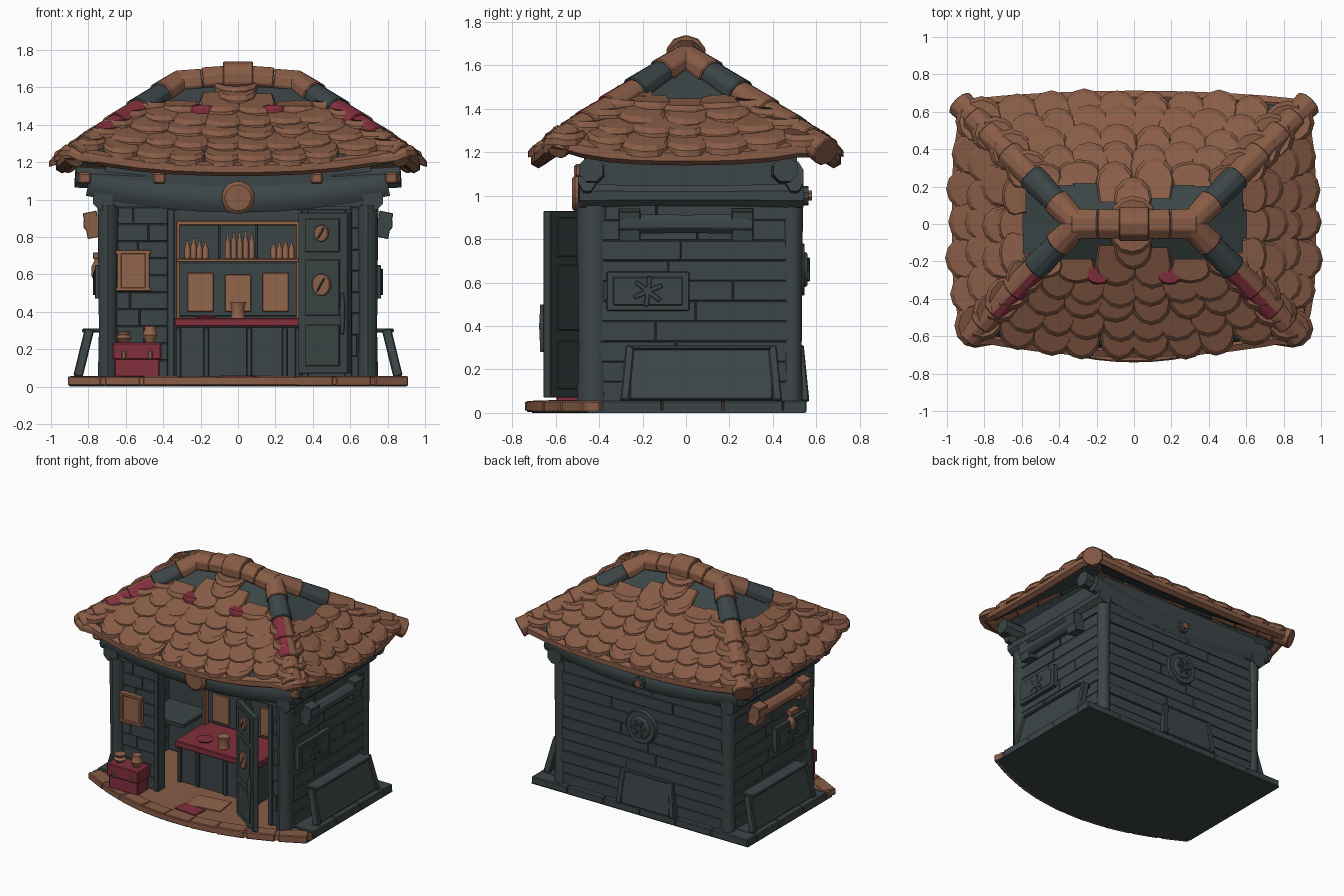
import bpy, bmesh, math, random
from mathutils import Vector, Matrix, Euler

random.seed(4)
if "Cube" in bpy.data.objects:
    bpy.data.objects.remove(bpy.data.objects["Cube"])

SLATE, CLAY, WOOD, CRIMSON = range(4)
MATS = []
for label, rgb in (("slate_timber", (0.045, 0.06, 0.062)), ("clay_brown", (0.25, 0.108, 0.062)),
                   ("warm_wood", (0.29, 0.13, 0.071)), ("crimson_paint", (0.225, 0.028, 0.046))):
    m = bpy.data.materials.new(label)
    m.use_nodes = True
    m.diffuse_color = (*rgb, 1)
    m.node_tree.nodes["Principled BSDF"].inputs["Base Color"].default_value = (*rgb, 1)
    MATS.append(m)


def finish(bm, name, bevel=0.0, smooth=False):
    bmesh.ops.recalc_face_normals(bm, faces=bm.faces)
    me = bpy.data.meshes.new(name)
    bm.to_mesh(me)
    bm.free()
    for m in MATS:
        me.materials.append(m)
    ob = bpy.data.objects.new(name, me)
    bpy.context.collection.objects.link(ob)
    if bevel:
        mod = ob.modifiers.new("soft_edges", "BEVEL")
        mod.width, mod.segments = bevel, 1
    if smooth:
        bpy.ops.object.select_all(action="DESELECT")
        ob.select_set(True)
        bpy.context.view_layer.objects.active = ob
        bpy.ops.object.shade_smooth_by_angle(angle=math.radians(40))
    return ob


def box(bm, c, s, mat=SLATE, rot=(0, 0, 0)):
    mx = Matrix.LocRotScale(Vector(c), Euler(rot), Vector(s))
    for v in bmesh.ops.create_cube(bm, size=1, matrix=mx)["verts"]:
        for f in v.link_faces:
            f.material_index = mat


def skin(bm, rings, mat):
    # Joins rings of vertices and caps both ends
    n = len(rings[0])
    faces = [bm.faces.new((a[i], a[(i + 1) % n], b[(i + 1) % n], b[i]))
             for a, b in zip(rings, rings[1:]) for i in range(n)]
    faces += [bm.faces.new(rings[0]), bm.faces.new(rings[-1])]
    for f in faces:
        f.material_index = mat
    return faces


def tube(bm, pts, radii, mat=SLATE, n=10, flat=1.0):
    pts = [Vector(p) for p in pts]
    rings = []
    for i, p in enumerate(pts):
        t = (pts[min(i + 1, len(pts) - 1)] - pts[max(i - 1, 0)]).normalized()
        side = t.cross((0, 1, 0) if abs(t.z) > 0.9 else (0, 0, 1)).normalized()
        up = side.cross(t)
        r = radii[i] if isinstance(radii, (list, tuple)) else radii
        ang = [2 * math.pi * (k + 0.5) / n for k in range(n)]
        rings.append([bm.verts.new(p + side * math.cos(a) * r * flat + up * math.sin(a) * r) for a in ang])
    return skin(bm, rings, mat)


def lathe(bm, c, profile, mat):
    tube(bm, [(c[0], c[1], c[2] + z) for r, z in profile], [r for r, z in profile], mat, 12)


def planks(bm, a, b, z0, z1, rows):
    # Horizontal boards between plan points a and b, broken at random joints, on a backing panel
    a, b = Vector(a), Vector(b)
    d, h = b - a, (z1 - z0) / rows
    mid, turn = (a + b) / 2, math.atan2(d.y, d.x)
    box(bm, (mid.x, mid.y, (z0 + z1) / 2), (d.length, 0.042, z1 - z0), SLATE, (0, 0, turn))
    for r in range(rows):
        j = random.uniform(0.3, 0.7)
        for s, e in ((0, j), (j, 1)):
            mid = a + d * (s + e) / 2
            box(bm, (mid.x, mid.y, z0 + h * (r + 0.5)),
                (d.length * (e - s) - 0.003, 0.05 + random.uniform(0, 0.02), h - 0.002), SLATE, (0, 0, turn))


# Floor with a bowed front, and edging stones
arc = [(x / 10, -0.74 + 0.26 * (x / 9) ** 2) for x in range(-9, 10)]
for name, z0, z1, mat, inset, tail in (
        ("ground_plate", 0, 0.012, SLATE, 0.03, [(0.9, 0.55), (-0.9, 0.55)]),
        ("floor", 0.012, 0.05, CLAY, 0, [(0.9, -0.4), (0.72, -0.4), (0.72, 0.46), (-0.72, 0.46), (-0.72, -0.4), (-0.9, -0.4)])):
    bm = bmesh.new()
    skin(bm, [[bm.verts.new((x, y, z)) for x, y in [(x, y + inset) for x, y in arc] + tail] for z in (z0, z1)], mat)
    finish(bm, name)
bm = bmesh.new()
for p, q in zip(arc[::2], arc[2::2]):
    ang = math.atan2(q[1] - p[1], q[0] - p[0])
    box(bm, ((p[0] + q[0]) / 2, (p[1] + q[1]) / 2 + 0.05, 0.03), (0.2, 0.1, 0.052 + random.uniform(-0.004, 0.004)), CLAY, (0, 0, ang))
for sx in (-1, 1):
    for y in (-0.25, 0.03, 0.31):
        box(bm, (sx * 0.81, y, 0.029), (0.18, 0.277, 0.054))
for i in range(6):
    box(bm, (-0.75 + i * 0.3, 0.5, 0.029), (0.298, 0.11, 0.054))
finish(bm, "edging_stones", 0.006)

# Plank walls and corner posts
bm = bmesh.new()
for sx in (-1, 1):
    planks(bm, (sx * 0.705, -0.44), (sx * 0.705, 0.5), 0.05, 0.98, 10)
planks(bm, (-0.7, 0.49), (0.7, 0.49), 0.05, 0.98, 11)
planks(bm, (-0.7, -0.42), (-0.35, -0.42), 0.05, 0.96, 10)
planks(bm, (0.6, -0.42), (0.72, -0.42), 0.05, 0.96, 8)
finish(bm, "plank_walls", 0.003)
bm = bmesh.new()
for sx in (-1, 1):
    for y, r in ((-0.425, 0.072), (0.487, 0.048)):
        tube(bm, [(sx * 0.695, y, z) for z in (0.05, 0.3, 0.6, 0.97)], [r * 1.05, r * 0.95, r, r * 1.08], SLATE, 10, 0.75 if y < 0 else 1)
finish(bm, "corner_posts", smooth=True)
bm = bmesh.new()
for x in (-0.36, 0.36, 0.59):
    box(bm, (x, -0.42, 0.5), (0.04, 0.09, 0.9))
finish(bm, "door_frame", 0.006)

# Frieze, sagging beams and eave logs
bm = bmesh.new()
box(bm, (0, 0.02, 1.07), (1.42, 0.98, 0.22))
finish(bm, "frieze")
bm = bmesh.new()
for y in (-0.455, 0.5):
    tube(bm, [(x / 10, y, 1.0 + 0.1 * (x / 8.5) ** 2) for x in range(-8, 9, 2)], 0.075, SLATE, 8, 0.6)
for sx in (-1, 1):
    tube(bm, [(sx * 0.72, y, 1.0) for y in (-0.49, -0.2, 0.2, 0.54)], [0.06, 0.05, 0.052, 0.06], SLATE, 8)
    for y in (-0.42, 0.44):
        tube(bm, [(sx * 0.5, y, 1.1), (sx * 0.87, y * 1.04, 1.12)], 0.06, SLATE, 8)
finish(bm, "eave_beams", smooth=True)
bm = bmesh.new()
for x in (-0.82, -0.42, 0.42, 0.82):
    box(bm, (x, -0.48, 1.115), (0.07, 0.07, 0.06), CLAY)
finish(bm, "rafter_ends", 0.01)
bm = bmesh.new()
tube(bm, [(0, -0.525, 1.01), (0, -0.51, 1.01), (0, -0.44, 1.01)], [0.07, 0.088, 0.088], CLAY, 16)
tube(bm, [(0, 0.5, 1.0), (0, 0.565, 1.0)], 0.045, SLATE, 10)
tube(bm, [(0, 0.56, 1.0), (0, 0.58, 1.0)], 0.025, CLAY, 8)
finish(bm, "round_beam_ends")


# Roof surface: hipped, with lifted corners and a bowed front eave
def roof_z(x, y):
    a, b = abs(y) / 0.7, (abs(x) - 0.3) / 0.68
    t = max(a, b, 0.001)
    return 1.64 - 0.47 * t + 0.03 * t * (max(0, min(a, b)) / t) ** 2


def rounded(u, v):
    return 0.94 * u * (1 - 0.07 * v ** 4), 0.68 * v * (1 - (0.13 if v < 0 else 0.06) * u * u)


bm = bmesh.new()
bmesh.ops.create_grid(bm, x_segments=40, y_segments=30, size=1)
for v in bm.verts:
    v.co.x, v.co.y = rounded(v.co.x, v.co.y)
    v.co.z = roof_z(v.co.x, v.co.y)
mod = finish(bm, "roof_boards", smooth=True).modifiers.new("thickness", "SOLIDIFY")
mod.thickness, mod.offset = 0.05, -1


def shingle(bm, place, u0, d0, w, length, mat, lift=0.01):
    half = [(0.42, 0), (0.5, 0.5), (0.44, 0.74), (0.25, 0.93), (0, 1)]
    shape = half + [(-u, v) for u, v in half[-2::-1]]
    rings = []
    for drop in (0.04, 0.012, 0):
        k = 0.9 if drop == 0 else 1
        ring = []
        for u, v in shape:
            x, y = place(u0 + u * w * k, d0 - length * (1 - v * k))
            ring.append(bm.verts.new((x, y, roof_z(x, y) + lift + 0.042 * v + 0.012 * (1 - 4 * u * u) - drop)))
        rings.append(ring)
    skin(bm, rings, mat)


bm = bmesh.new()
for s in (-1, 1):
    faces = ((lambda u, d: (u, s * d), 0.7, lambda t: 0.21 + 0.58 * t, 0.1 if s < 0 else 0.05),
             (lambda u, d: (s * (0.3 + d), u), 0.68, lambda t: 0.58 * t - 0.05, 0.05))
    for front, (place, run, reach, bow) in enumerate(faces):
        for row in range(7):
            t = 1.035 - 0.135 * row
            n = max(1, round(2 * reach(t) / 0.185)) + row % 2
            for i in range(n + 1):
                u = reach(t) * (2 * i / n - 1)
                centre = not front and abs(u) < 0.13
                if row > 4 - front and not centre:
                    continue
                d = t * run - bow * t * (u / reach(t)) ** 2
                length = 0.13 if row == 4 - front and not centre else 0.22
                shingle(bm, place, u + random.uniform(-0.012, 0.012), d + random.uniform(-0.014, 0.014),
                        random.uniform(0.2, 0.24), length, CLAY)
for sx in (-1, 1):
    shingle(bm, lambda u, d: (u, -d), sx * 0.19, 0.325, 0.13, 0.09, CRIMSON, 0.024)
finish(bm, "roof_shingles")

# Eave roll, ridge caps and hip caps; the front side of some hip caps is painted
bm = bmesh.new()
rim = [(u / 10, -1) for u in range(-10, 10, 2)] + [(1, v / 10) for v in range(-10, 10, 2)]
rim = [rounded(u, v) for u, v in rim + [(-u, -v) for u, v in rim] + rim[:1]]
tube(bm, [(x, y, roof_z(x, y) - 0.02) for x, y in rim], 0.038, CLAY, 6)
finish(bm, "eave_roll", smooth=True)
bm = bmesh.new()
tube(bm, [(-0.08, 0, 1.65), (0.08, 0, 1.65)], 0.09, CLAY, 10, 1.05)
for sx in (-1, 1):
    tube(bm, [(sx * 0.07, 0, 1.65), (sx * 0.19, 0, 1.64)], [0.07, 0.072], CLAY, 8, 1.2)
    tube(bm, [(sx * 0.19, 0, 1.635), (sx * 0.33, 0, 1.62)], [0.07, 0.075], CLAY, 8, 1.2)
    for sy, dx, dy, dz in ((-1, 0.57, 0.59, 0.4), (1, 0.62, 0.635, 0.43)):
        cuts = (0, 0.17, 0.38, 0.58, 0.76, 0.88, 1)
        for k, (a, b) in enumerate(zip(cuts, cuts[1:])):
            pts = [(sx * (0.3 + dx * t), sy * dy * t, 1.64 - dz * t) for t in (a, b + 0.02)]
            cap = tube(bm, pts, [0.06, 0.071], SLATE if k == 1 else CLAY, 10, 1.1)
            if sy < 0 and k in (2, 3):
                bmesh.ops.recalc_face_normals(bm, faces=cap)
                for f in cap:
                    f.normal_update()
                    if f.normal.y < -0.3:
                        f.material_index = CRIMSON
finish(bm, "ridge_and_hip_caps", 0.006)

# Leaning hatches on the sides and back
bm = bmesh.new()
for ang, dist, w, lean, x0, y0 in ((math.pi / 2, 0.825, 0.72, 0.24, 0, 0.07), (-math.pi / 2, 0.825, 0.72, 0.24, 0, 0.07),
                                   (math.pi, 0.53, 0.46, 0.1, -0.05, 0)):
    hatch = bmesh.new()
    box(hatch, (0, -dist, 0.18), (w - 0.06, 0.035, 0.25), SLATE, (-lean, 0, 0))
    box(hatch, (0, 0.04 - dist, 0.3), (w - 0.08, 0.1, 0.02))
    for s in (-1, 1):
        box(hatch, (s * (w / 2 - 0.02), -dist, 0.18), (0.04, 0.05, 0.26), SLATE, (-lean, -s * 0.1, 0))
    hatch.transform(Matrix.Translation((x0, y0, 0)) @ Matrix.Rotation(ang, 4, "Z"))
    tmp = bpy.data.meshes.new("hatch")
    hatch.to_mesh(tmp)
    hatch.free()
    bm.from_mesh(tmp)
    bpy.data.meshes.remove(tmp)
finish(bm, "leaning_hatches", 0.006)

# Side logs, plaques, small lantern and rear medallion
bm = bmesh.new()
for sx in (-1, 1):
    mat = SLATE if sx > 0 else CLAY
    tube(bm, [(sx * 0.78, y, 0.87) for y in (-0.31, 0, 0.31)], [0.05, 0.045, 0.05], mat, 8)
    for y in (-0.26, 0.26):
        box(bm, (sx * 0.78, y, 0.865), (0.075, 0.1, 0.14), mat, (0, sx * 0.2, 0))
    box(bm, (sx * 0.74, -0.175, 0.56), (0.05, 0.38, 0.18))
    box(bm, (sx * 0.768, -0.175, 0.56), (0.006, 0.32, 0.13))
    for k in range(3):
        box(bm, (sx * 0.77, -0.175, 0.56), (0.012, 0.14, 0.022), SLATE, (k * 1.05 + 0.4, 0, 0))
box(bm, (-0.75, -0.2, 0.7), (0.05, 0.1, 0.035), CLAY)
lathe(bm, (-0.755, -0.17, 0.57), ((0.012, 0), (0.03, 0.02), (0.03, 0.07), (0.015, 0.1), (0.008, 0.14)), CLAY)
tube(bm, [(0, 0.5, 0.66), (0, 0.545, 0.66)], [0.13, 0.12], SLATE, 20)
tube(bm, [(0, 0.54, 0.66), (0, 0.56, 0.66)], [0.085, 0.075], SLATE, 20)
for k in range(3):
    box(bm, (0, 0.56, 0.66), (0.12, 0.02, 0.018), SLATE, (0, k * 1.05, 0))
finish(bm, "wall_fittings", 0.006)

# Counter with crimson top, and the cabinet and side shelf behind it
bm = bmesh.new()
box(bm, (0, -0.07, 0.345), (0.68, 0.4, 0.045), CRIMSON)
box(bm, (0, -0.06, 0.18), (0.66, 0.34, 0.28))
for x in (-0.32, -0.17, 0.06, 0.25, 0.32):
    box(bm, (x, -0.235, 0.18), (0.03, 0.02, 0.27))
box(bm, (0, 0.17, 0.5), (1.36, 0.05, 0.9))
box(bm, (0, 0.12, 0.52), (0.66, 0.06, 0.29))
box(bm, (-0.52, 0, 0.42), (0.34, 0.3, 0.03))
finish(bm, "counter", 0.005)
bm = bmesh.new()
box(bm, (0, 0.1, 0.675), (0.66, 0.12, 0.02), WOOD)
box(bm, (0, 0.07, 0.875), (0.66, 0.05, 0.025), WOOD)
for sx in (-1, 1):
    box(bm, (sx * 0.32, 0.07, 0.62), (0.022, 0.05, 0.52), WOOD)
    box(bm, (sx * 0.2, 0.085, 0.505), (0.14, 0.016, 0.21), WOOD)
    box(bm, (sx * 0.1, 0.1, 0.78), (0.015, 0.06, 0.19))
box(bm, (0, 0.08, 0.5), (0.14, 0.02, 0.2), WOOD)
finish(bm, "shelf_and_notices", 0.004)
bm = bmesh.new()
for start, count, tall in ((-0.27, 4, 0.1), (-0.055, 5, 0.135), (0.19, 4, 0.09)):
    for i in range(count):
        h = tall + random.uniform(-0.012, 0.01)
        lathe(bm, (start + i * 0.032, 0.08, 0.685), ((0.016, 0), (0.016, h * 0.6), (0.008, h * 0.8), (0.008, h)), WOOD)
lathe(bm, (0, -0.17, 0.368), ((0.04, 0), (0.034, 0.04), (0.044, 0.085)), WOOD)
lathe(bm, (-0.17, -0.15, 0.368), ((0.05, 0), (0.06, 0.012)), CRIMSON)
finish(bm, "bottles_and_dishes", smooth=True)

# Open door leaf with panels, discs and handle
bm = bmesh.new()
box(bm, (0, 0, 0.5), (0.32, 0.04, 0.86))
for z, h in ((0.81, 0.18), (0.53, 0.3), (0.22, 0.22)):
    for y in (-0.022, 0.022):
        box(bm, (0, y, z), (0.22, 0.012, h))
for z, r in ((0.82, 0.045), (0.545, 0.06)):
    tube(bm, [(0, -0.02, z), (0, -0.04, z)], r, WOOD, 12)
    box(bm, (0, -0.04, z), (0.012, 0.006, r * 1.5), SLATE, (0, 0.6, 0))
tube(bm, [(0.14, -0.04, z) for z in (0.28, 0.4, 0.5)], [0.01, 0.016, 0.01], SLATE, 6)
bm.transform(Matrix.Translation((0.465, -0.55, 0)) @ Matrix.Rotation(-0.6, 4, "Z"))
finish(bm, "door_leaf", 0.004)

# Small shutter window
bm = bmesh.new()
box(bm, (-0.56, -0.46, 0.62), (0.15, 0.03, 0.19), WOOD)
for sx in (-1, 1):
    box(bm, (-0.56 + sx * 0.075, -0.465, 0.62), (0.025, 0.04, 0.22), WOOD)
    box(bm, (-0.56, -0.465, 0.62 + sx * 0.1), (0.19, 0.04, 0.022), WOOD)
finish(bm, "shutter_window", 0.004)

# Crimson chest, jars and floor mats
bm = bmesh.new()
box(bm, (-0.54, -0.53, 0.1), (0.24, 0.13, 0.1), CRIMSON)
box(bm, (-0.54, -0.53, 0.19), (0.26, 0.15, 0.09), CRIMSON)
for x in (-0.61, -0.47):
    box(bm, (x, -0.608, 0.17), (0.025, 0.012, 0.05), WOOD)
finish(bm, "chest", 0.008)
bm = bmesh.new()
lathe(bm, (-0.61, -0.53, 0.235), ((0.025, 0), (0.045, 0.025), (0.03, 0.04), (0.04, 0.06)), WOOD)
lathe(bm, (-0.47, -0.53, 0.235), ((0.025, 0), (0.042, 0.04), (0.03, 0.075), (0.032, 0.09)), WOOD)
finish(bm, "jars", smooth=True)
bm = bmesh.new()
box(bm, (0.05, -0.42, 0.054), (0.26, 0.17, 0.009), WOOD, (0, 0, 0.15))
box(bm, (0.0, -0.57, 0.054), (0.18, 0.11, 0.009), CRIMSON, (0, 0, -0.1))
finish(bm, "floor_mats")
